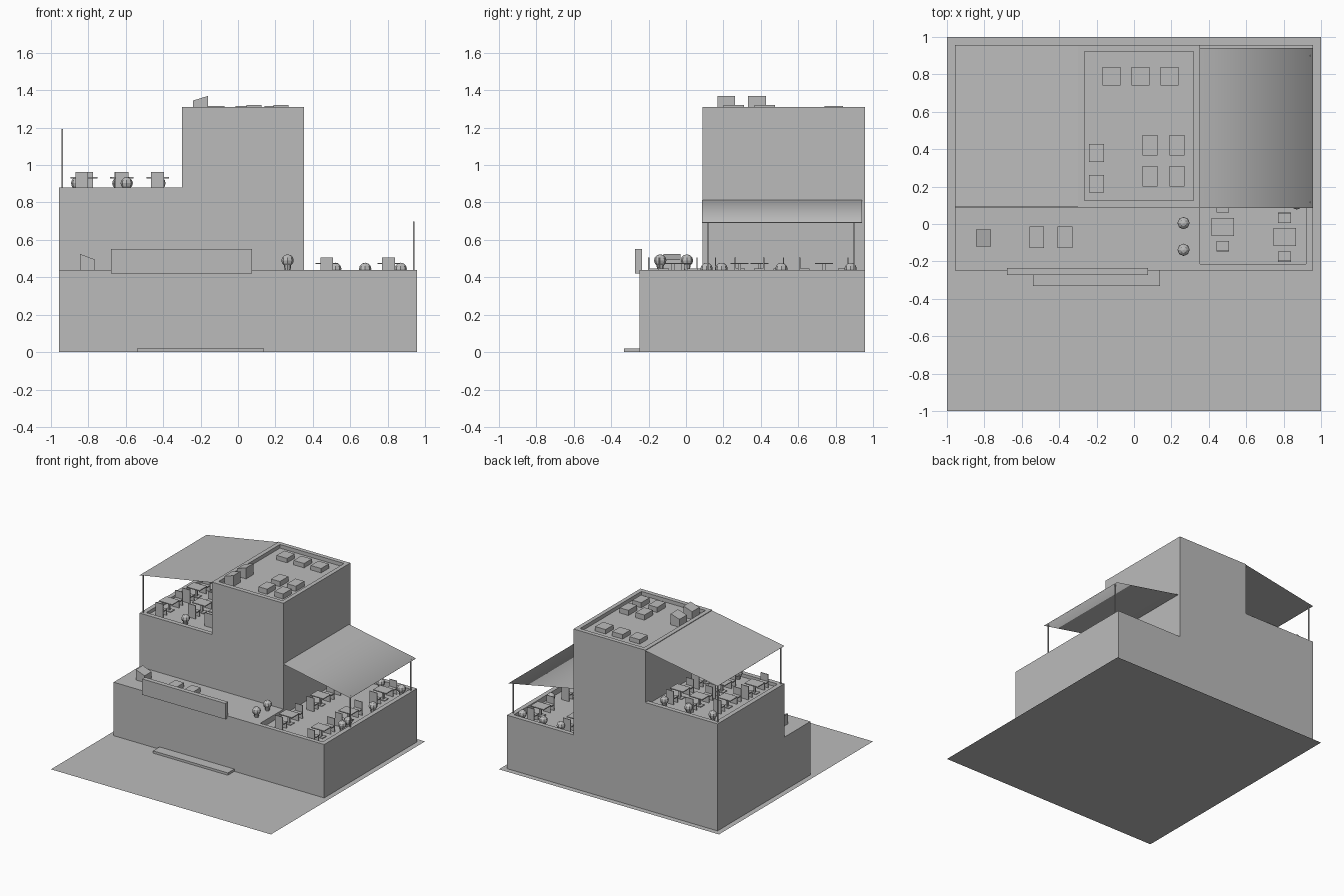
import bpy
import bmesh
from mathutils import Matrix, Vector

default_cube = bpy.data.objects.get("Cube")
if default_cube:
    bpy.data.objects.remove(default_cube, do_unlink=True)

# One plain grey for everything
grey = bpy.data.materials.new("plain_grey")
grey.use_nodes = True
COLOUR = (0.5, 0.5, 0.5, 1)
grey.diffuse_color = COLOUR
grey.node_tree.nodes["Principled BSDF"].inputs["Base Color"].default_value = COLOUR


def finish(name, bm):
    mesh = bpy.data.meshes.new(name)
    bm.to_mesh(mesh)
    bm.free()
    mesh.materials.append(grey)
    obj = bpy.data.objects.new(name, mesh)
    bpy.context.collection.objects.link(obj)
    return obj


def add_box(bm, x0, x1, y0, y1, z0, z1):
    size = Matrix.Diagonal((x1 - x0, y1 - y0, z1 - z0, 1))
    centre = Matrix.Translation(((x0 + x1) / 2, (y0 + y1) / 2, (z0 + z1) / 2))
    return bmesh.ops.create_cube(bm, size=1, matrix=centre @ size)["verts"]


def box(name, *bounds):
    bm = bmesh.new()
    add_box(bm, *bounds)
    return finish(name, bm)


def recess(block, *bounds):
    """Sink a floor into the top of a block, leaving a parapet."""
    cutter = box("recess_cutter", *bounds)
    cutter.hide_render = True
    mod = block.modifiers.new("recess", 'BOOLEAN')
    mod.operation = 'DIFFERENCE'
    mod.solver = 'EXACT'
    mod.object = cutter
    bpy.context.view_layer.objects.active = block
    bpy.ops.object.modifier_apply(modifier=mod.name)
    bpy.data.objects.remove(cutter, do_unlink=True)


def unit(name, x, y, z, wide, deep, left_top, right_top):
    """Box with a top that may slope along x."""
    bm = bmesh.new()
    verts = add_box(bm, x - wide / 2, x + wide / 2, y - deep / 2, y + deep / 2, z, z + 1)
    for v in verts:
        if v.co.z > z + 0.5:
            v.co.z = left_top if v.co.x < x else right_top
    return finish(name, bm)


def plant(name, x, y, z):
    bm = bmesh.new()
    bmesh.ops.create_cone(bm, cap_ends=True, segments=8, radius1=0.016, radius2=0.022,
                          depth=0.04, matrix=Matrix.Translation((x, y, z + 0.02)))
    bmesh.ops.create_uvsphere(bm, u_segments=8, v_segments=6, radius=0.033,
                              matrix=Matrix.Translation((x, y, z + 0.05)))
    return finish(name, bm)


def dining_set(name, x, y, z):
    """Pedestal table with a chair on either side."""
    bm = bmesh.new()
    add_box(bm, x - 0.06, x + 0.06, y - 0.048, y + 0.048, z + 0.075, z + 0.082)
    add_box(bm, x - 0.008, x + 0.008, y - 0.008, y + 0.008, z, z + 0.075)
    add_box(bm, x - 0.03, x + 0.03, y - 0.025, y + 0.025, z, z + 0.006)
    finish(name + "_table", bm)
    for side, label in ((-1, "front"), (1, "back")):
        bm = bmesh.new()

        def part(x0, x1, near, far, z0, z1):
            y0, y1 = sorted((y + side * near, y + side * far))
            add_box(bm, x + x0, x + x1, y0, y1, z + z0, z + z1)
        part(-0.034, 0.034, 0.076, 0.126, 0.045, 0.052)
        part(-0.034, 0.034, 0.126, 0.132, 0, 0.11)
        part(-0.034, 0.034, 0.076, 0.082, 0, 0.045)
        finish(f"{name}_{label}_chair", bm)


def awning(name, inner, outer, lip, y0, y1):
    """Sloping sheet with a tiny turned-down lip."""
    bm = bmesh.new()
    profile = [inner, outer, (outer[0], outer[1] - lip)]
    rows = [[bm.verts.new((x, y, z)) for x, z in profile] for y in (y0, y1)]
    for i in range(2):
        face = bm.faces.new((rows[0][i], rows[0][i + 1], rows[1][i + 1], rows[1][i]))
        face.smooth = lip > 0.002
    bmesh.ops.recalc_face_normals(bm, faces=bm.faces[:])
    bm.normal_update()
    bm.faces.ensure_lookup_table()
    if bm.faces[0].normal.z < 0:
        bmesh.ops.reverse_faces(bm, faces=bm.faces[:])
    return finish(name, bm)


# Ground sheet
bm = bmesh.new()
bmesh.ops.create_grid(bm, x_segments=1, y_segments=1, size=1)
finish("ground_sheet", bm)

# Building masses with sunken roofs
LOW, HIGH, ROOF = 0.395, 0.853, 1.28
lower = box("lower_storey", -0.957, 0.957, -0.248, 0.957, 0.001, 0.44)
recess(lower, 0.352, 0.92, -0.213, 0.92, LOW, 1)
upper = box("upper_storey", -0.957, -0.30, 0.088, 0.957, 0.44, 0.88)
recess(upper, -0.92, -0.2, 0.125, 0.92, HIGH, 1)
tower = box("tower", -0.30, 0.352, 0.088, 0.957, 0.44, 1.31)
recess(tower, -0.265, 0.318, 0.125, 0.922, ROOF, 1.5)

# Front sign board and entrance step
box("sign_board", -0.68, 0.075, -0.272, -0.235, 0.42, 0.55)
box("entrance_step", -0.54, 0.14, -0.332, -0.248, 0.001, 0.02)

# Ledge and roof equipment
unit("ledge_vent", -0.805, -0.075, 0.44, 0.08, 0.09, 0.525, 0.495)
for i, x in enumerate((-0.52, -0.37)):
    unit(f"ledge_unit_{i}", x, -0.072, 0.44, 0.08, 0.115, 0.475, 0.475)
for i, y in enumerate((0.215, 0.38)):
    unit(f"roof_vent_{i}", -0.2, y, ROOF, 0.08, 0.095, 1.345, 1.37)
for i, x in enumerate((-0.12, 0.035, 0.19)):
    unit(f"back_roof_unit_{i}", x, 0.79, ROOF, 0.095, 0.1, 1.316, 1.316)
for i, x in enumerate((0.085, 0.23)):
    for j, y in enumerate((0.255, 0.42)):
        unit(f"roof_unit_{i}_{j}", x, y, ROOF, 0.08, 0.11, 1.322, 1.322)

# Awnings and their posts
awning("left_terrace_awning", (0.352, 0.812), (0.957, 0.695), 0.004, 0.085, 0.94)
awning("right_terrace_awning", (-0.30, 1.305), (-0.957, 1.19), 0.001, 0.09, 0.957)
for name, x, base, top, ys in (("left", 0.94, 0.44, 0.698, (0.115, 0.9)),
                               ("right", -0.94, 0.88, 1.192, (0.11, 0.93))):
    for y, label in zip(ys, ("front", "back")):
        box(f"{name}_awning_{label}_post", x - 0.004, x + 0.004, y - 0.004, y + 0.004, base, top)

# Terrace furniture
left_sets = [(0.475, -0.015), (0.475, 0.392), (0.475, 0.737),
             (0.805, -0.07), (0.805, 0.287), (0.805, 0.737)]
right_sets = [(-0.835, 0.3), (-0.81, 0.62), (-0.625, 0.72),
              (-0.62, 0.42), (-0.43, 0.36), (-0.43, 0.69)]
for label, sets, floor in (("left", left_sets, LOW), ("right", right_sets, HIGH)):
    for i, (x, y) in enumerate(sets):
        dining_set(f"{label}_set_{i}", x, y, floor)

# Potted plants
pots = {
    "ledge": (0.44, [(0.265, 0.005), (0.265, -0.138)]),
    "left": (LOW, [(0.87, 0.11), (0.87, 0.19), (0.87, 0.51),
                   (0.52, 0.88), (0.68, 0.88), (0.87, 0.88)]),
    "right": (HIGH, [(-0.595, 0.17), (-0.42, 0.88), (-0.64, 0.88), (-0.86, 0.88)]),
}
for label, (floor, spots) in pots.items():
    for i, (x, y) in enumerate(spots):
        plant(f"{label}_plant_{i}", x, y, floor)
